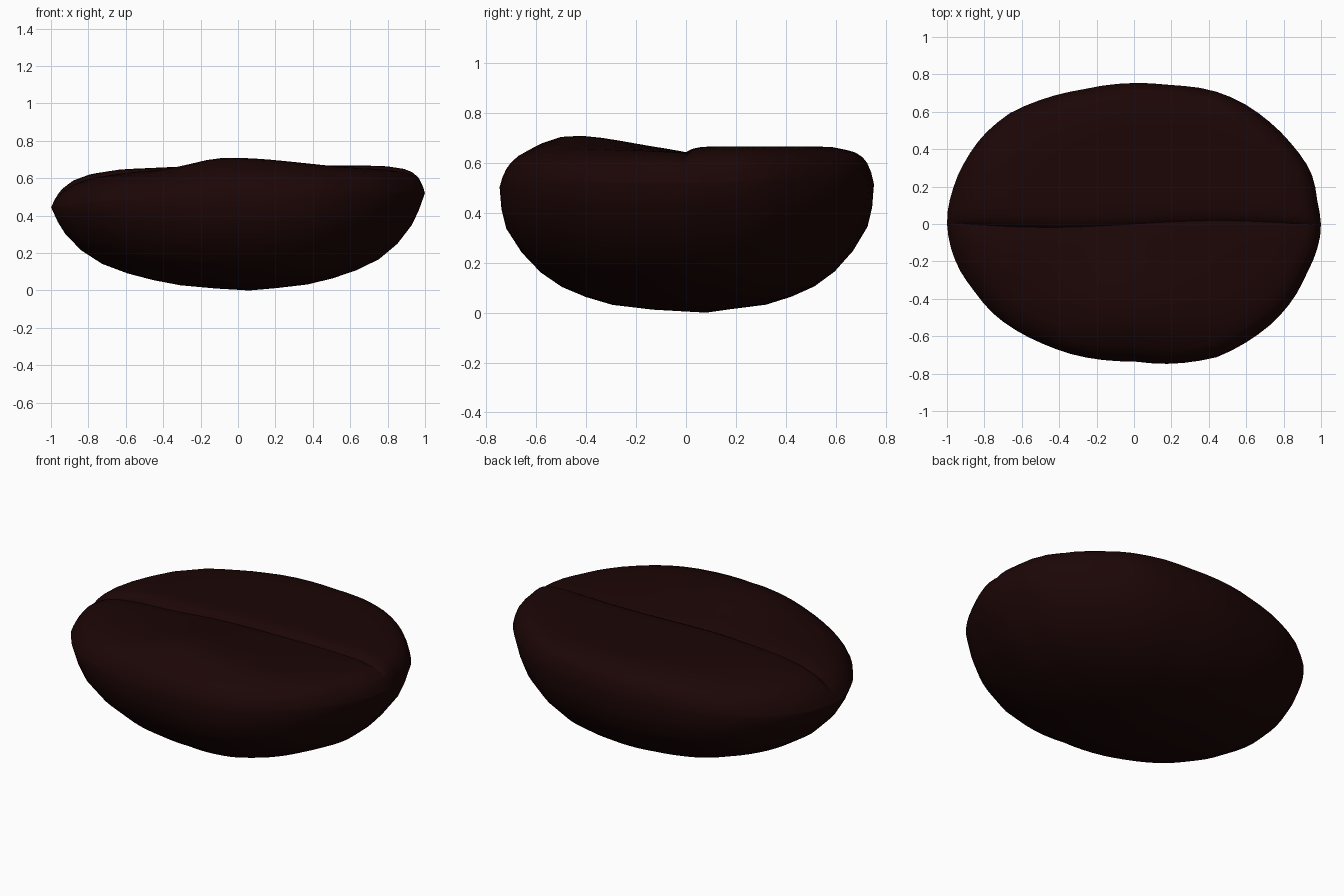
import bpy, bmesh, math

if "Cube" in bpy.data.objects:
    bpy.data.objects.remove(bpy.data.objects["Cube"])

TAU = 2 * math.pi
N = 72

# Outline of the bean seen from above, anticlockwise from the right end
OUTLINE = [(1, -.03), (.98, .12), (.945, .28), (.84, .43), (.72, .55), (.56, .66), (.4, .72),
           (.2, .742), (-.08, .75), (-.27, .72), (-.55, .645), (-.66, .595), (-.8, .48),
           (-.9, .34), (-.97, .18), (-1, .03), (-.93, -.25), (-.86, -.35), (-.73, -.5),
           (-.5, -.635), (-.3, -.705), (0, -.735), (.22, -.747), (.45, -.71), (.62, -.62),
           (.75, -.52), (.92, -.27)]
# Belly profile: lengthwise scale, crosswise scale, height fraction
BELLY = [(.16, .2, .024), (.34, .41, .062), (.48, .55, .125), (.61, .675, .205), (.74, .785, .32),
         (.845, .885, .48), (.925, .965, .67), (.965, .99, .82)]
# Rolled rim, crisp and soft: radial position, height fraction
CRISP = [(0, 1), (.8, 1), (.9, .9), (.94, .79), (.97, .6), (.99, .3), (1, 0)]
SOFT = [(0, 1), (.65, 1), (.8, .89), (.89, .72), (.95, .47), (.98, .23), (1, 0)]


def lerp_table(table, v):
    for (a, p), (b, q) in zip(table, table[1:]):
        if v <= b:
            return p + (q - p) * (v - a) / (b - a)
    return table[-1][1]


# Outline radius by angle, with the y axis stretched to make it nearly round
polar = sorted((math.atan2(y / .75, x) % TAU, math.hypot(x, y / .75)) for x, y in OUTLINE)
polar = [(polar[-1][0] - TAU, polar[-1][1])] + polar + [(polar[0][0] + TAU, polar[0][1])]


def rim_point(i):
    a = TAU * i / N
    r = lerp_table(polar, a)
    return r * math.cos(a), .75 * r * math.sin(a)


def widest(x, y):
    return .5 - .055 * max(0, -x) ** 2 + .02 * max(0, x) + .02 * max(0, y)


def seam_y(x):
    return .018 * math.sin(3.5 * x)


def top_height(x, y):
    d = y - seam_y(x)
    sx = .24 if x < -.05 else .5
    h = .667 - .045 * max(0, -x - .2)
    if d < 0:   # front lobe swells, then falls slowly into the seam
        sy = .2 if y < -.46 else .3
        h += .06 * math.exp(-((x + .05) / sx) ** 2 - ((y + .46) / sy) ** 2) - .016
    depth = (.014 if d < 0 else .03) + .02 * max(0, -x)
    h -= depth * math.exp(-abs(d) / (.08 if d < 0 else .03))
    a = math.atan2(y / .75, x) % TAU
    rho = min(1, math.hypot(x, y / .75) / lerp_table(polar, a))
    soft = .5 + .5 * math.cos(a - math.radians(205))
    f = lerp_table(CRISP, rho) * (1 - soft) + lerp_table(SOFT, rho) * soft
    w = widest(x, y)
    return w + (h - w) * f


bm = bmesh.new()
rims = [rim_point(i) for i in range(N)]
rings = []
# Belly rings, from the bottom up
for s, c, f in BELLY:
    rings.append([bm.verts.new((x * s + .05 * (1 - s), y * c + .02 * (1 - c), f * widest(x, y)))
                  for x, y in rims])
# Top rings close in from the rim onto the lengthwise seam
for t in (1, .985, .965, .94, .9, .85, .78, .68, .57, .46, .36, .27, .19, .13, .085, .05, .025, .01, 0):
    ring = []
    for i, (x, y) in enumerate(rims):
        sx = .96 * (x + rims[-i % N][0]) / 2
        px, py = sx + (x - sx) * t, seam_y(sx) * (1 - t) + y * t
        ring.append(bm.verts.new((px, py, top_height(px, py))))
    rings.append(ring)
for a, b in zip(rings, rings[1:]):
    for i in range(N):
        j = (i + 1) % N
        bm.faces.new((a[i], a[j], b[j], b[i]))
# Bottom fan
tip = bm.verts.new((.06, .08, 0))
for i in range(N):
    bm.faces.new((tip, rings[0][(i + 1) % N], rings[0][i]))
bmesh.ops.remove_doubles(bm, verts=bm.verts, dist=.0004)
bmesh.ops.recalc_face_normals(bm, faces=bm.faces)

mesh = bpy.data.meshes.new("coffee_bean")
bm.to_mesh(mesh)
bm.free()
bean = bpy.data.objects.new("coffee_bean", mesh)
bpy.context.collection.objects.link(bean)

# Dark roast colour
mat = bpy.data.materials.new("dark roast brown")
mat.diffuse_color = (.0115, .0017, .0017, 1)
mat.use_nodes = True
mat.node_tree.nodes["Principled BSDF"].inputs["Base Color"].default_value = mat.diffuse_color
mesh.materials.append(mat)

bpy.context.view_layer.objects.active = bean
bean.select_set(True)
bpy.ops.object.shade_smooth_by_angle(angle=math.radians(50))
